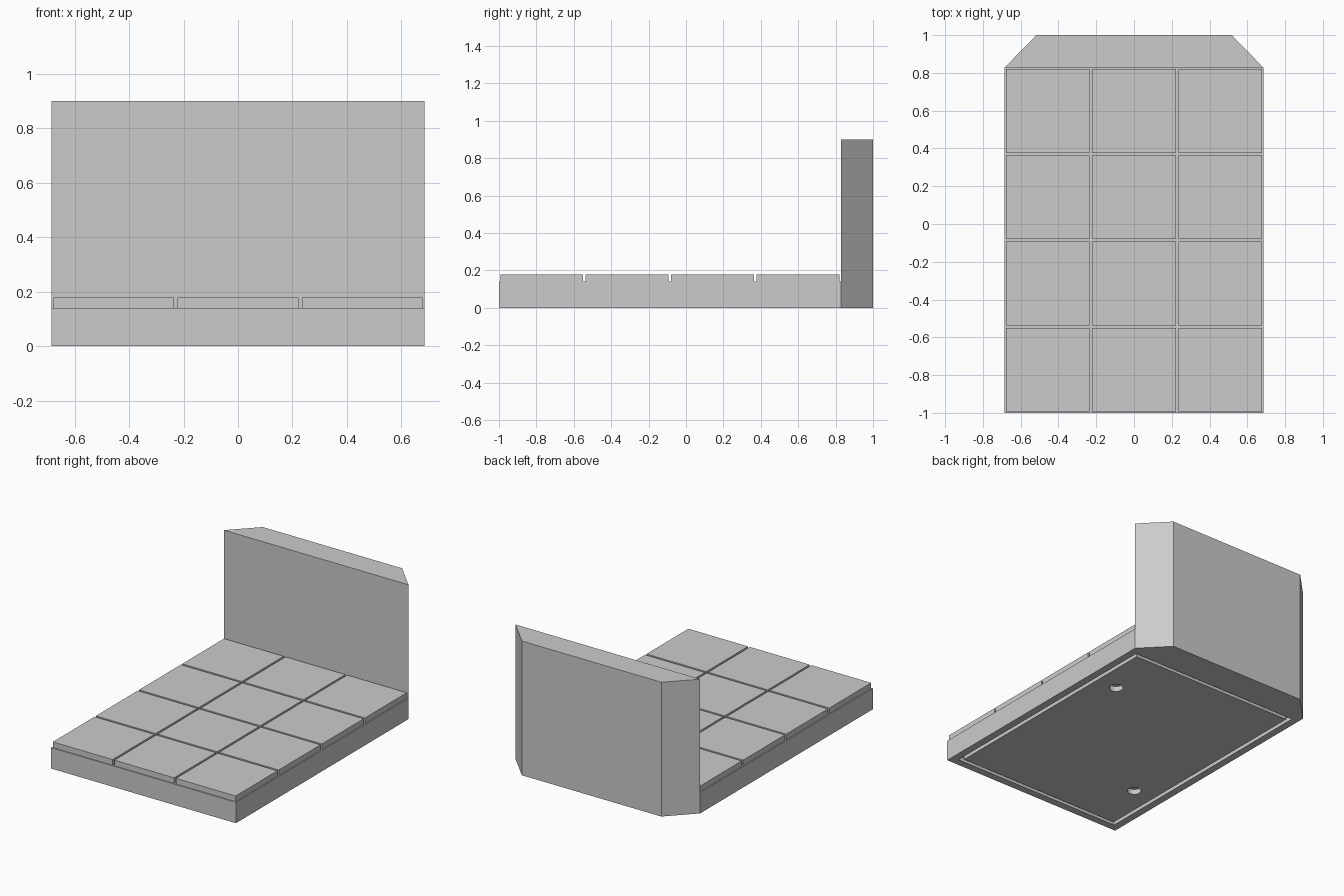
import bpy
import bmesh

old = bpy.data.objects.get("Cube")
if old:
    bpy.data.objects.remove(old, do_unlink=True)

grey = bpy.data.materials.new("plain grey")
grey.use_nodes = True
grey.diffuse_color = (0.6, 0.6, 0.6, 1)
grey.node_tree.nodes["Principled BSDF"].inputs["Base Color"].default_value = (0.6, 0.6, 0.6, 1)

HALF_W = 0.685
FRONT, WALL_Y, BACK = -1.0, 0.828, 1.0
BASE_Z, TILE_Z, WALL_Z = 0.14, 0.178, 0.9
COLS, ROWS = 3, 4
PITCH = 2 * HALF_W / COLS
MID_Y = (FRONT + WALL_Y) / 2


def finish(name, bm):
    bmesh.ops.recalc_face_normals(bm, faces=bm.faces)
    mesh = bpy.data.meshes.new(name)
    bm.to_mesh(mesh)
    bm.free()
    mesh.materials.append(grey)
    obj = bpy.data.objects.new(name, mesh)
    bpy.context.collection.objects.link(obj)
    return obj


def prism(name, outline, z0, z1):
    """Extrude a plan outline from z0 to z1."""
    bm = bmesh.new()
    face = bm.faces.new([bm.verts.new((x, y, z0)) for x, y in outline])
    top = bmesh.ops.extrude_face_region(bm, geom=[face])["geom"]
    for v in top:
        if isinstance(v, bmesh.types.BMVert):
            v.co.z = z1
    return finish(name, bm)


def box(name, x0, x1, y0, y1, z0, z1):
    return prism(name, [(x0, y0), (x1, y0), (x1, y1), (x0, y1)], z0, z1)


def cut(target, cutter):
    """Subtract a cutter for good, then drop it."""
    cutter.hide_render = True
    mod = target.modifiers.new("cut", "BOOLEAN")
    mod.operation = "DIFFERENCE"
    mod.solver = "EXACT"
    mod.object = cutter
    bpy.context.view_layer.objects.active = target
    bpy.ops.object.modifier_apply(modifier=mod.name)
    bpy.data.objects.remove(cutter, do_unlink=True)


# Floor slab
floor = box("floor_base", -HALF_W, HALF_W, FRONT, WALL_Y, 0, BASE_Z)

# Groove running round the underside
INSET, WIDTH, DEPTH = 0.05, 0.025, 0.03
gx, gy = HALF_W - INSET, (WALL_Y - FRONT) / 2 - INSET
for s in (-1, 1):
    xs = sorted((s * gx, s * (gx - WIDTH)))
    cut(floor, box("cutter", *xs, MID_Y - gy, MID_Y + gy, -0.1, DEPTH))
    ys = sorted((MID_Y + s * gy, MID_Y + s * (gy - WIDTH)))
    cut(floor, box("cutter", -gx + WIDTH / 2, gx - WIDTH / 2, *ys, -0.1, DEPTH))

# Two round sockets on the underside, on opposite corners
for s in (-1, 1):
    bm = bmesh.new()
    bmesh.ops.create_cone(bm, cap_ends=True, segments=32, radius1=0.043, radius2=0.043, depth=0.2)
    bmesh.ops.translate(bm, verts=bm.verts, vec=(s * PITCH, MID_Y + s * PITCH, DEPTH + 0.005 - 0.1))
    cut(floor, finish("cutter", bm))

# Square floor tiles with narrow joints
GAP = 0.007
for i in range(COLS):
    for j in range(ROWS):
        x, y = -HALF_W + i * PITCH, FRONT + j * PITCH
        box(f"tile_{i + 1}_{j + 1}", x + GAP, x + PITCH - GAP,
            y + GAP, y + PITCH - GAP, BASE_Z, TILE_Z)

# Back wall with slanted ends
BACK_W = 0.517
prism("back_wall", [(-HALF_W, WALL_Y), (HALF_W, WALL_Y), (BACK_W, BACK), (-BACK_W, BACK)], 0, WALL_Z)
